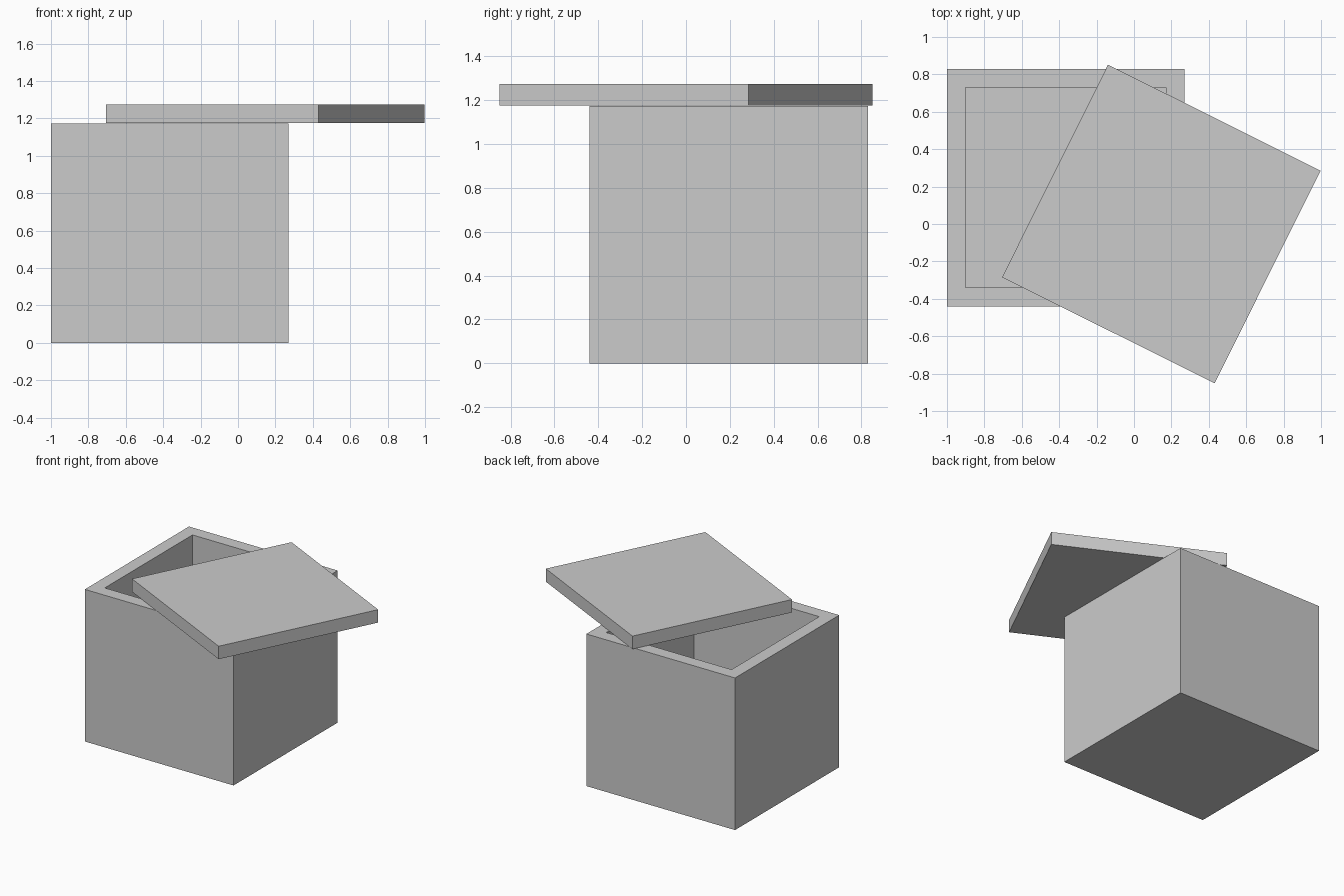
import bpy
import bmesh
from math import radians
from mathutils import Matrix, Vector

# Remove the default object
if "Cube" in bpy.data.objects:
    bpy.data.objects.remove(bpy.data.objects["Cube"], do_unlink=True)

SIDE = 1.27
WALL = 0.1
BOX_TOP = 1.174
LID_THICKNESS = 0.1

# Single plain grey finish
grey = bpy.data.materials.new("plain grey")
grey.use_nodes = True
grey_value = (0.6, 0.6, 0.6, 1)
grey.diffuse_color = grey_value
grey.node_tree.nodes["Principled BSDF"].inputs["Base Color"].default_value = grey_value


def block(name, size, location, turn=0, hollow=False):
    """Square-edged block, optionally hollowed from its top face."""
    bm = bmesh.new()
    bmesh.ops.create_cube(bm, size=1, matrix=Matrix.Diagonal((*size, 1)))
    if hollow:
        top = max(bm.faces, key=lambda f: f.calc_center_median().z)
        # Inset the rim, then sink the opening to the inner floor
        bmesh.ops.inset_region(bm, faces=[top], thickness=WALL, use_even_offset=True)
        result = bmesh.ops.extrude_discrete_faces(bm, faces=[top])
        floor = result["faces"][0]
        bmesh.ops.translate(bm, verts=floor.verts, vec=Vector((0, 0, WALL - size[2])))
    bmesh.ops.recalc_face_normals(bm, faces=bm.faces)
    mesh = bpy.data.meshes.new(name)
    bm.to_mesh(mesh)
    bm.free()
    mesh.materials.append(grey)
    obj = bpy.data.objects.new(name, mesh)
    obj.location = location
    obj.rotation_euler.z = radians(turn)
    bpy.context.collection.objects.link(obj)
    return obj


# Open box with thick walls
block("box", (SIDE, SIDE, BOX_TOP), (-0.365, 0.195, BOX_TOP / 2), hollow=True)

# Loose lid, slid aside and turned on the rim
block("lid", (SIDE, SIDE, LID_THICKNESS), (0.146, 0, 1.225), turn=-26.5)
